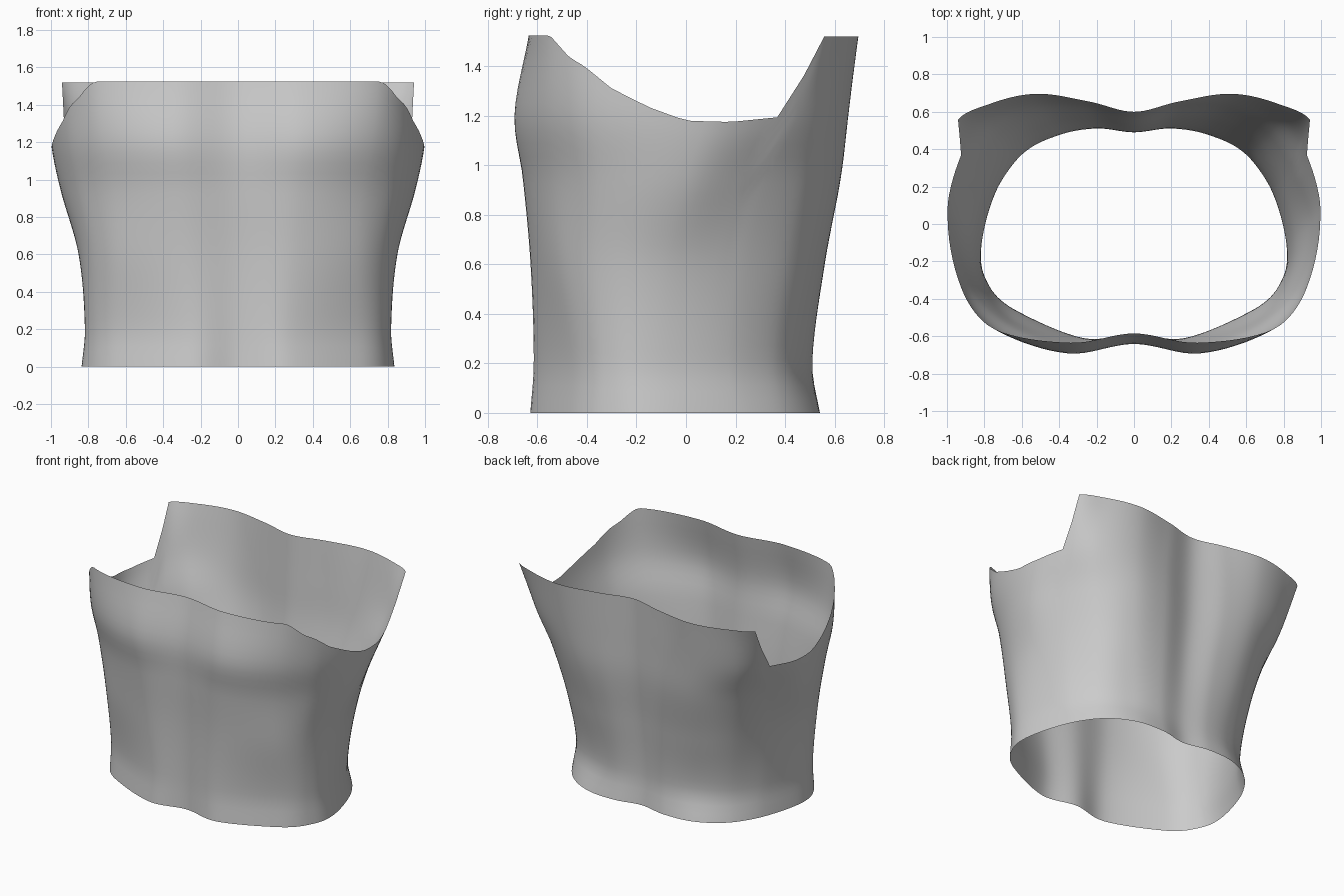
import bpy
import bmesh
from mathutils import Vector

cube = bpy.data.objects.get("Cube")
if cube:
    bpy.data.objects.remove(cube, do_unlink=True)

# Half cross-sections (x, y) from back centre round the side to front centre
SECTIONS = {
    0.0: [(0, .505), (.2, .54), (.42, .52), (.62, .4), (.75, .2),
          (.835, -.12), (.785, -.33), (.65, -.465), (.27, -.625), (0, -.585)],
    0.2: [(0, .49), (.2, .51), (.4, .475), (.6, .37), (.74, .17),
          (.817, -.13), (.775, -.33), (.64, -.458), (.27, -.61), (0, -.585)],
    0.6: [(0, .525), (.22, .56), (.45, .535), (.65, .42), (.78, .2),
          (.852, -.1), (.795, -.36), (.64, -.515), (.3, -.625), (0, -.6)],
    0.95: [(0, .57), (.25, .62), (.5, .61), (.72, .49), (.85, .29),
           (.95, 0), (.86, -.355), (.66, -.545), (.33, -.657), (0, -.626)],
    1.2: [(0, .585), (.26, .64), (.53, .65), (.78, .56), (.908, .41),
          (1, .08), (.91, -.36), (.715, -.573), (.35, -.692), (0, -.64)],
    1.525: [(0, .6), (.24, .655), (.52, .697), (.78, .64), (.955, .54),
            (1.02, .15), (.92, -.35), (.75, -.56), (.34, -.635), (0, -.585)],
}
# Spacing of the section points round the shell
STATIONS = [0, .25, .5, .77, .97, 1.32, 1.77, 2.06, 2.44, 2.8]
# Rim height along the depth of the shell (y, z)
RIM = [(-.55, 1.525), (-.47, 1.435), (-.41, 1.4), (-.3, 1.31), (-.15, 1.235),
       (0, 1.18), (.18, 1.175), (.38, 1.195), (.45, 1.3), (.54, 1.52)]
STEPS, ROWS = 8, 28


def spline(keys, values, t):
    """Smooth curve through values placed at uneven keys."""
    last = len(keys) - 1
    i = max(k for k in range(last) if k == 0 or keys[k] <= t)

    def slope(k):
        a, b = max(k - 1, 0), min(k + 1, last)
        return (values[b] - values[a]) / (keys[b] - keys[a])

    h = keys[i + 1] - keys[i]
    s = (t - keys[i]) / h
    return (values[i] * (1 + 2 * s) * (1 - s) ** 2 + slope(i) * h * s * (1 - s) ** 2
            + values[i + 1] * s * s * (3 - 2 * s) + slope(i + 1) * h * s * s * (s - 1))


def rim_height(y):
    if y <= RIM[0][0]:
        return RIM[0][1]
    for (a, za), (b, zb) in zip(RIM, RIM[1:]):
        if y <= b:
            return za + (zb - za) * (y - a) / (b - a)
    return RIM[-1][1]


def across(points):
    """Add the mirrored neighbours so the centre lines stay smooth."""
    flip = [Vector((-x, y)) for x, y in points]
    return [flip[1]] + [Vector(p) for p in points] + [flip[-2]]


# Open body shell, lofted as one half
heights = list(SECTIONS)
rings = [across(points) for points in SECTIONS.values()]
keys = [-STATIONS[1]] + STATIONS + [2 * STATIONS[-1] - STATIONS[-2]]
params = [a + (b - a) * s / STEPS for a, b in zip(STATIONS, STATIONS[1:])
          for s in range(STEPS)] + [STATIONS[-1]]
bm = bmesh.new()
columns = []
for u in params:
    path = [spline(keys, ring, u) for ring in rings]
    top = 1.3
    for _ in range(40):
        top = (top + rim_height(spline(heights, path, top).y)) / 2
    column = []
    for r in range(ROWS + 1):
        z = top * r / ROWS
        p = spline(heights, path, z)
        column.append(bm.verts.new((p.x, p.y, z)))
    columns.append(column)
for a, b in zip(columns, columns[1:]):
    for r in range(ROWS):
        bm.faces.new((a[r], a[r + 1], b[r + 1], b[r]))
mesh = bpy.data.meshes.new("body_shell")
bm.to_mesh(mesh)
bm.free()
shell = bpy.data.objects.new("body_shell", mesh)
bpy.context.collection.objects.link(shell)

# Matching other half
mirror = shell.modifiers.new("Mirror", 'MIRROR')
mirror.use_axis[0] = True
mirror.use_clip = True

# Plain grey surface
grey = bpy.data.materials.new("light_grey")
grey.use_nodes = True
grey.diffuse_color = (.6, .6, .6, 1)
grey.node_tree.nodes["Principled BSDF"].inputs["Base Color"].default_value = (.6, .6, .6, 1)
mesh.materials.append(grey)

bpy.context.view_layer.objects.active = shell
shell.select_set(True)
bpy.ops.object.shade_smooth()
